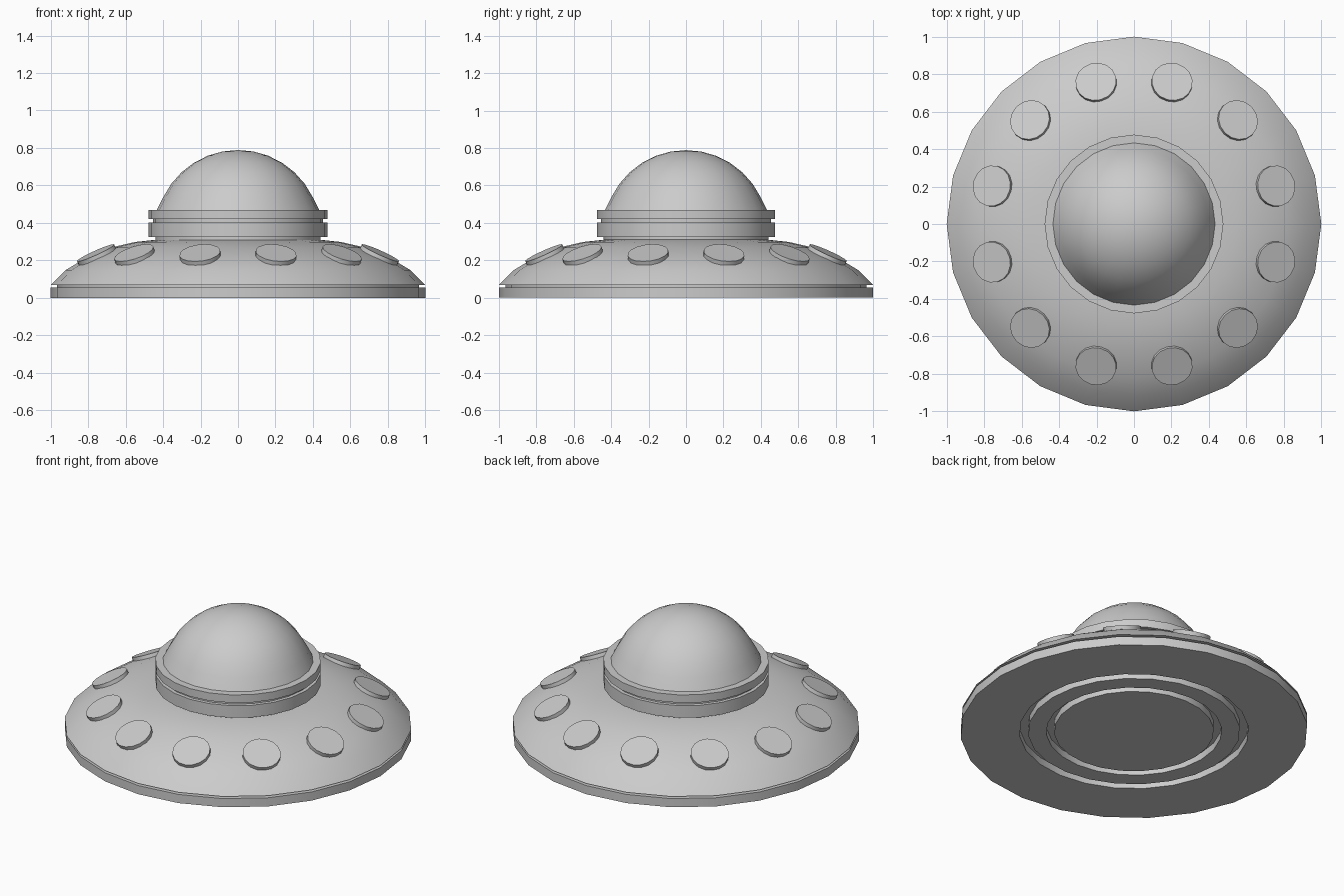
import bpy, bmesh, math
from mathutils import Matrix, Vector

if "Cube" in bpy.data.objects:
    bpy.data.objects.remove(bpy.data.objects["Cube"])

SIDES = 24


def finish(bm, name, angle=30):
    bmesh.ops.remove_doubles(bm, verts=bm.verts, dist=1e-5)
    bmesh.ops.recalc_face_normals(bm, faces=bm.faces)
    mesh = bpy.data.meshes.new(name)
    bm.to_mesh(mesh)
    bm.free()
    ob = bpy.data.objects.new(name, mesh)
    bpy.context.collection.objects.link(ob)
    bpy.context.view_layer.objects.active = ob
    ob.select_set(True)
    bpy.ops.object.shade_smooth_by_angle(angle=math.radians(angle))
    ob.select_set(False)
    return ob


def lathe(name, profile):
    """Spin an (r, z) profile around the z axis."""
    bm = bmesh.new()
    verts = [bm.verts.new((r, 0, z)) for r, z in profile]
    edges = [bm.edges.new(pair) for pair in zip(verts, verts[1:])]
    bmesh.ops.spin(bm, geom=verts + edges, axis=(0, 0, 1), cent=(0, 0, 0),
                   angle=math.tau, steps=SIDES, use_duplicate=False)
    return finish(bm, name)


# Saucer hull: underside with two grooves, rim, rim groove, curved upper shell
lathe("hull", [
    (0, 0), (0.46, 0), (0.46, 0.045), (0.505, 0.045), (0.505, 0),
    (0.61, 0), (0.61, 0.045), (0.66, 0.045), (0.66, 0),
    (1, 0), (1, 0.055), (0.965, 0.055), (0.965, 0.068), (1, 0.068),
    (0.92, 0.148), (0.82, 0.208), (0.68, 0.268), (0.55, 0.298),
    (0.42, 0.312), (0, 0.312)])

# Collar: two stacked rings with recessed gaps
lathe("collar", [
    (0, 0.30), (0.44, 0.30), (0.44, 0.325), (0.477, 0.325), (0.477, 0.402),
    (0.455, 0.402), (0.455, 0.42), (0.477, 0.42), (0.477, 0.47), (0, 0.47)])

# Dome: upper part of a sphere seated in the collar
R, CZ = 0.442, 0.347
angles = [math.radians(15 + i * 75 / 7) for i in range(8)]
lathe("dome", [(0.437, 0.462)] + [(R * math.cos(a), CZ + R * math.sin(a))
                                  for a in angles if R * math.sin(a) > 0.13])

# Porthole discs: twelve tilted around the shell
for i in range(12):
    bm = bmesh.new()
    place = (Matrix.Rotation(math.radians(15 + 30 * i), 4, 'Z')
             @ Matrix.Translation(Vector((0.787, 0, 0.24)))
             @ Matrix.Rotation(math.radians(25), 4, 'Y')
             @ Matrix.Translation(Vector((0, 0, -0.03))))
    bmesh.ops.create_cone(bm, cap_ends=True, segments=16, radius1=0.11,
                          radius2=0.11, depth=0.06, matrix=place)
    finish(bm, f"porthole_{i + 1}")
